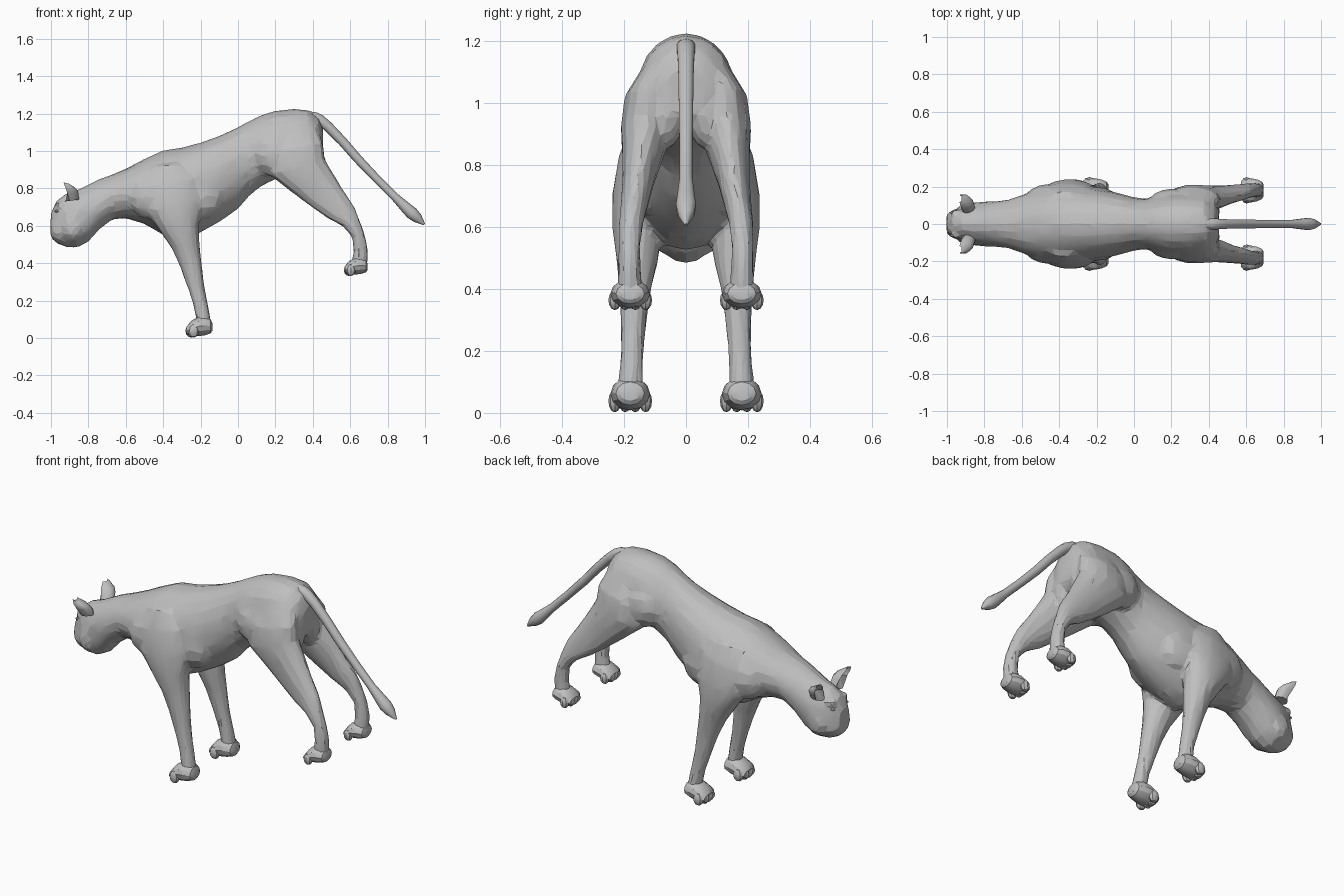
import bpy, bmesh, math
from mathutils import Vector, Matrix

cube = bpy.data.objects.get("Cube")
if cube:
    bpy.data.objects.remove(cube, do_unlink=True)

grey = bpy.data.materials.new("soft grey")
grey.use_nodes = True
COLOUR = (0.52, 0.52, 0.52, 1)
grey.diffuse_color = COLOUR
grey.node_tree.nodes["Principled BSDF"].inputs["Base Color"].default_value = COLOUR


def loft(bm, stations, side=1, sides=14, cup=False):
    """Closed loft; each station is (x1, z1, x2, z2, y, half_width)."""
    rings = []
    for k, (x1, z1, x2, z2, y, w) in enumerate(stations):
        mid = Vector(((x1 + x2) / 2, y * side, (z1 + z2) / 2))
        axis = Vector(((x1 - x2) / 2, 0, (z1 - z2) / 2))
        ring = []
        for i in range(sides):
            a = math.tau * i / sides
            c = math.cos(a)
            if cup and k > 0 and c > 0.8:
                c = -0.2
            ring.append(bm.verts.new(mid + axis * c + Vector((0, w * math.sin(a), 0))))
        rings.append(ring)
    faces = [bm.faces.new(rings[0]), bm.faces.new(rings[-1])]
    for a, b in zip(rings, rings[1:]):
        for i in range(sides):
            j = (i + 1) % sides
            faces.append(bm.faces.new((a[i], a[j], b[j], b[i])))
    bmesh.ops.recalc_face_normals(bm, faces=faces)


def upright(rows, y=0):
    """Stations from (x, top, bottom, half_width)."""
    return [(x, t, x, b, y, w) for x, t, b, w in rows]


def ball(bm, centre, radii, segments=10):
    m = Matrix.Translation(centre) @ Matrix.Diagonal((*radii, 1))
    bmesh.ops.create_uvsphere(bm, u_segments=segments, v_segments=6, radius=1, matrix=m)


def shade(obj, angle):
    bpy.ops.object.select_all(action="DESELECT")
    obj.select_set(True)
    bpy.context.view_layer.objects.active = obj
    bpy.ops.object.shade_smooth_by_angle(angle=math.radians(angle))


def finish(bm, name, angle=30):
    mesh = bpy.data.meshes.new(name)
    bm.to_mesh(mesh)
    bm.free()
    obj = bpy.data.objects.new(name, mesh)
    bpy.context.collection.objects.link(obj)
    mesh.materials.append(grey)
    shade(obj, angle)
    return obj


# Head, neck and torso in one run from face to rump
TORSO = upright([
    (-1.0, .67, .57, .045), (-.97, .735, .515, .07), (-.92, .772, .483, .095),
    (-.86, .79, .483, .115), (-.80, .82, .515, .12), (-.74, .85, .583, .122),
    (-.67, .875, .635, .13), (-.6, .905, .64, .155), (-.5, .957, .61, .185),
    (-.4, 1.003, .55, .197), (-.3, 1.018, .525, .2), (-.2, 1.045, .565, .19),
    (-.1, 1.08, .62, .17), (0, 1.127, .69, .143), (.06, 1.16, .76, .135),
    (.12, 1.19, .81, .148), (.2, 1.215, .85, .158), (.3, 1.225, .88, .156),
    (.38, 1.217, .9, .145), (.43, 1.18, .93, .11), (.455, 1.12, .96, .075)])
MUZZLE = upright([(-.9, .65, .495, .085), (-.96, .65, .5, .08),
                  (-.99, .645, .522, .066), (-1.004, .63, .55, .045)])
# Shoulder to wrist
FRONT_LEG = [
    (-.46, .92, -.3, .94, .12, .05), (-.53, .8, -.2, .86, .145, .072),
    (-.50, .68, -.19, .72, .16, .08), (-.425, .58, -.21, .6, .157, .082),
    (-.355, .48, -.205, .5, .157, .068), (-.31, .38, -.193, .39, .165, .05),
    (-.27, .27, -.178, .27, .17, .041), (-.238, .17, -.158, .17, .175, .037),
    (-.222, .09, -.143, .08, .18, .043), (-.21, .04, -.143, .04, .18, .045)]
# Hip to hock to ankle
REAR_LEG = [
    (.2, 1.13, .41, 1.15, .08, .045), (.16, .98, .455, 1.05, .125, .075),
    (.17, .87, .465, .96, .132, .08), (.275, .787, .505, .89, .138, .069),
    (.375, .712, .565, .79, .153, .053), (.475, .642, .625, .70, .167, .045),
    (.56, .597, .655, .62, .178, .04), (.61, .54, .682, .54, .182, .036),
    (.618, .46, .696, .47, .182, .036), (.605, .40, .694, .40, .18, .042),
    (.61, .37, .685, .36, .18, .042)]
# Paired muscle masses: cheek, brow, front and rear of shoulder, flank, buttock
MASSES = [((-.88, .06, .59), (.07, .06, .08)), ((-.95, .05, .708), (.03, .032, .022)),
          ((-.45, .125, .75), (.14, .09, .12)), ((-.2, .115, .76), (.13, .083, .13)),
          ((.2, .1, .98), (.13, .09, .12)), ((.385, .065, .96), (.075, .06, .11))]

bm = bmesh.new()
loft(bm, TORSO, sides=20)
loft(bm, MUZZLE)
for side in (1, -1):
    loft(bm, FRONT_LEG, side)
    loft(bm, REAR_LEG, side)
    for (x, y, z), radii in MASSES:
        ball(bm, (x, y * side, z), radii, 16)
body = finish(bm, "body")

# Blend the overlapping forms into one faceted skin
remesh = body.modifiers.new("blend", "REMESH")
remesh.mode = "VOXEL"
remesh.voxel_size = 0.012
smooth = body.modifiers.new("soften", "SMOOTH")
smooth.factor = 0.5
smooth.iterations = 7
decimate = body.modifiers.new("facets", "DECIMATE")
decimate.ratio = 0.06
graph = bpy.context.evaluated_depsgraph_get()
skin = bpy.data.meshes.new_from_object(body.evaluated_get(graph))
body.modifiers.clear()
body.data = skin
skin.materials.clear()
skin.materials.append(grey)
shade(body, 12)

# Paws with four toes
PAW = [(.004, .075, .04, .03), (-.006, .1, .025, .046), (-.035, .118, .015, .058),
       (-.07, .115, .01, .064), (-.11, .092, .008, .062), (-.135, .06, .015, .05)]


def paw(name, heel_x, floor_z, size, side):
    bm = bmesh.new()
    rows = [(heel_x + x * size, floor_z + t * size, floor_z + b * size, w)
            for x, t, b, w in PAW]
    loft(bm, upright(rows, .18), side, sides=12)
    for i in range(4):
        off = (i - 1.5) * .033
        toe_x = heel_x - (.118 - abs(off) * .4) * size
        ball(bm, (toe_x, .18 * side + off, floor_z + .038 * size),
             (.03 * size, .021, .036 * size), 8)
    finish(bm, name)


# Ears, eyes and paws on both sides
EAR = [(-.925, .73, -.85, .74, .085, .034), (-.945, .775, -.855, .785, .108, .039),
       (-.952, .81, -.872, .805, .124, .036), (-.948, .836, -.905, .825, .136, .02)]
for tag, side in (("left", -1), ("right", 1)):
    paw(tag + "_front_paw", -.14, 0, 1, side)
    paw(tag + "_rear_paw", .69, .33, .88, side)
    bm = bmesh.new()
    loft(bm, EAR, side, sides=10, cup=True)
    finish(bm, tag + "_ear", 45)
    bm = bmesh.new()
    ball(bm, (-.966, .06 * side, .678), (.015, .01, .008))
    finish(bm, tag + "_eye")

# Nose pad
bm = bmesh.new()
ball(bm, (-.986, 0, .645), (.014, .024, .018))
finish(bm, "nose")

# Tail with a thicker tuft at the tip
TAIL = [(.22, 1.185, .018), (.34, 1.198, .024), (.4, 1.185, .03), (.435, 1.167, .03),
        (.48, 1.132, .027), (.56, 1.05, .025), (.64, .958, .024), (.74, .853, .022),
        (.84, .753, .022), (.9, .695, .03), (.93, .667, .034), (.96, .64, .027),
        (.997, .607, .005)]
bm = bmesh.new()
d = math.sqrt(0.5)
loft(bm, [(x + d * r, z + d * r, x - d * r, z - d * r, 0, r) for x, z, r in TAIL], sides=10)
finish(bm, "tail", 40)
